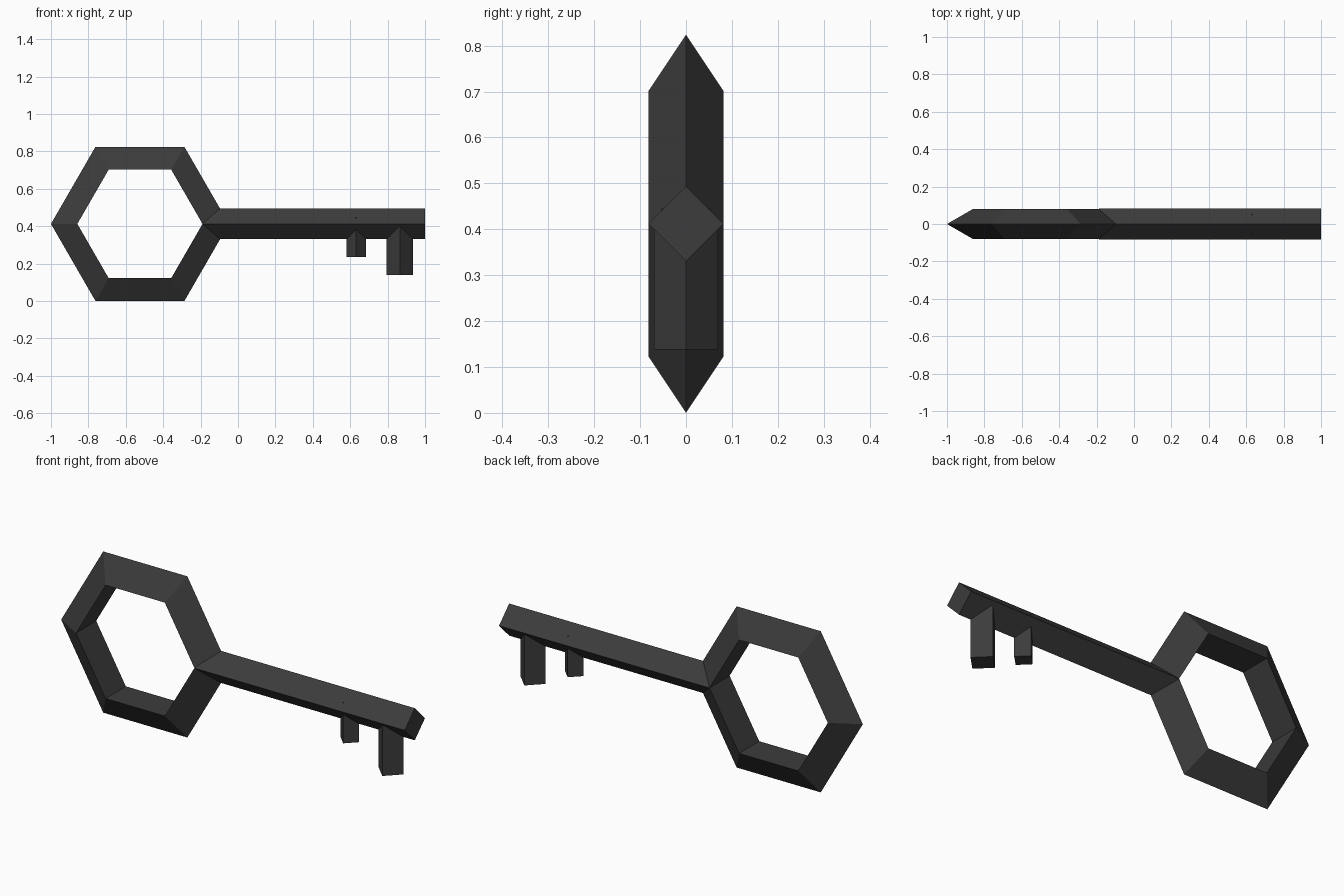
import bpy
from math import pi

if "Cube" in bpy.data.objects:
    bpy.data.objects.remove(bpy.data.objects["Cube"])

AXIS_Z = 0.412

metal = bpy.data.materials.new("dark_metal")
metal.diffuse_color = (0.045, 0.045, 0.045, 1)
metal.use_nodes = True
metal.node_tree.nodes["Principled BSDF"].inputs["Base Color"].default_value = metal.diffuse_color


def finish(name):
    obj = bpy.context.object
    obj.name = name
    obj.data.materials.append(metal)
    return obj


def square_bar(name, radius, length, location, rotation=(0, 0, 0)):
    """Four-sided bar with its corners on the axes (diamond section)."""
    bpy.ops.mesh.primitive_cylinder_add(vertices=4, radius=radius, depth=length,
                                        location=location, rotation=rotation)
    return finish(name)


# Hexagonal bow with a triangular section, point outwards
bpy.ops.mesh.primitive_torus_add(major_segments=6, minor_segments=3,
                                 major_radius=0.3817, minor_radius=0.094,
                                 location=(-0.5243, 0, AXIS_Z),
                                 rotation=(pi / 2, 0, 0))
finish("bow")

# Diamond-section shaft, starting inside the bow
start, end = -0.188, 1.0
square_bar("shaft", 0.082, end - start, ((start + end) / 2, 0, AXIS_Z), (0, pi / 2, 0))

# Two bits hanging below the shaft: x, radius, bottom, top
for name, x, radius, bottom, top in (("short_bit", 0.632, 0.053, 0.236, 0.445),
                                     ("long_bit", 0.865, 0.07, 0.138, 0.42)):
    square_bar(name, radius, top - bottom, (x, 0, (top + bottom) / 2))
